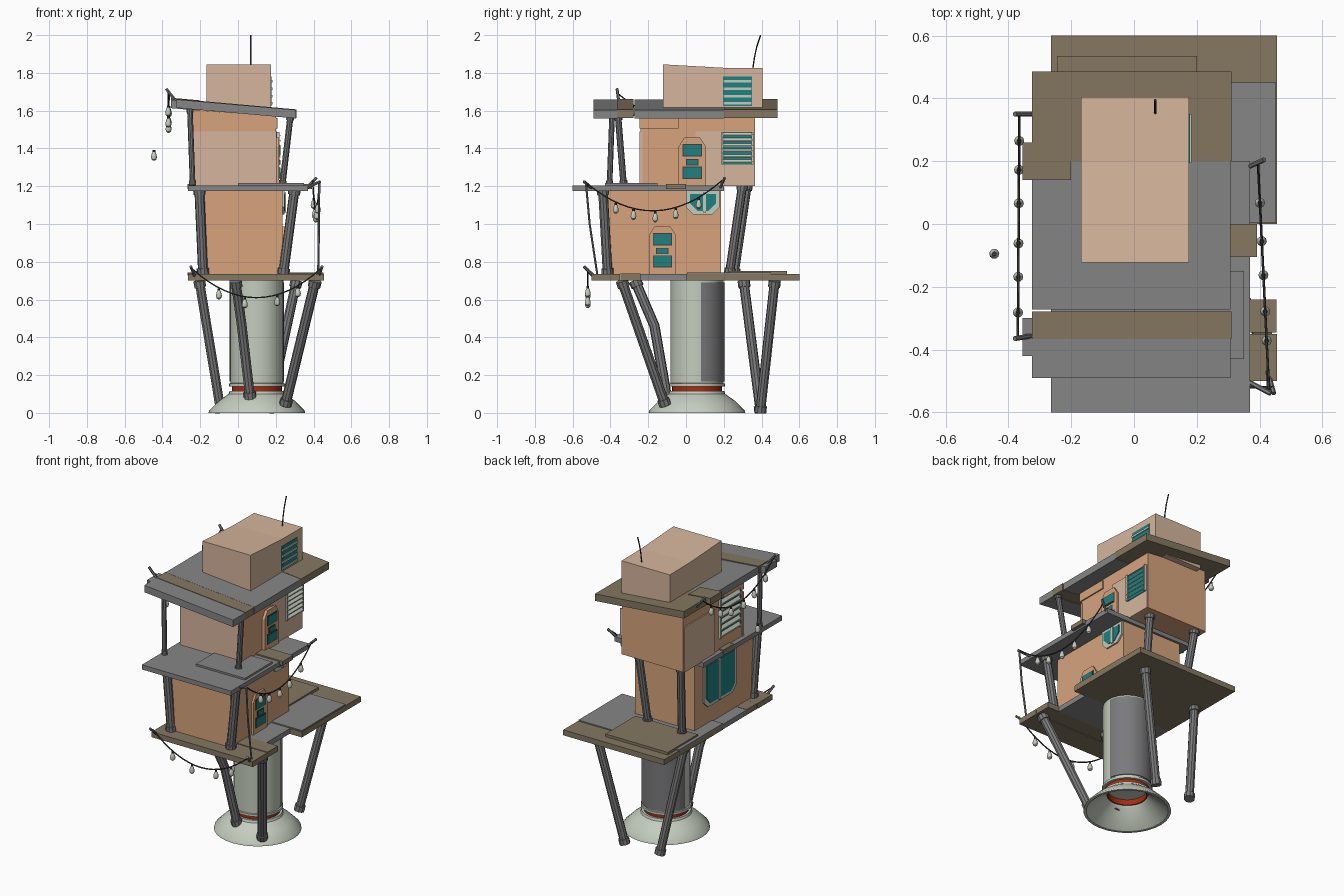
import bpy, bmesh, math
from mathutils import Vector

if "Cube" in bpy.data.objects:
    bpy.data.objects.remove(bpy.data.objects["Cube"])

def material(name, rgb):
    m = bpy.data.materials.new(name)
    lin = [((c / 255 + 0.055) / 1.055) ** 2.4 for c in rgb]
    m.diffuse_color = (*lin, 1)
    m.use_nodes = True
    m.node_tree.nodes["Principled BSDF"].inputs["Base Color"].default_value = m.diffuse_color
    return m

TAN = material("pale_tan", (214, 182, 157))
ORANGE = material("clay_orange", (215, 164, 125))
BROWN = material("wood_brown", (133, 120, 97))
GREY = material("deck_grey", (134, 134, 134))
POST = material("post_grey", (122, 122, 124))
PALE = material("pale_green_grey", (196, 204, 190))
TEAL = material("teal_glass", (32, 128, 128))
RED = material("rust_red", (165, 45, 18))
DARK = material("dark_wire", (62, 62, 64))

def finish(name, bm, mat, smooth=False):
    bmesh.ops.recalc_face_normals(bm, faces=bm.faces)
    me = bpy.data.meshes.new(name)
    bm.to_mesh(me)
    bm.free()
    me.materials.append(mat)
    if smooth:
        me.polygons.foreach_set("use_smooth", [True] * len(me.polygons))
        me.set_sharp_from_angle(angle=math.radians(35))
    ob = bpy.data.objects.new(name, me)
    bpy.context.collection.objects.link(ob)
    return ob

def prism(name, pts, shift, mat):
    """Extrude a flat outline by a vector."""
    bm = bmesh.new()
    f = bm.faces.new([bm.verts.new(p) for p in pts])
    r = bmesh.ops.extrude_face_region(bm, geom=[f])
    vs = [v for v in r["geom"] if isinstance(v, bmesh.types.BMVert)]
    bmesh.ops.translate(bm, verts=vs, vec=shift)
    if not any(len(f.verts) == len(pts) and all(v not in vs for v in f.verts) for f in bm.faces):
        bm.faces.new([v for v in bm.verts if v not in vs])
    return finish(name, bm, mat)

def box(name, x0, x1, y0, y1, z0, z1, mat):
    return prism(name, [(x0, y0, z0), (x1, y0, z0), (x1, y1, z0), (x0, y1, z0)], (0, 0, z1 - z0), mat)

def side_plate(name, yz, x0, x1, mat):
    return prism(name, [(x0, y, z) for y, z in yz], (x1 - x0, 0, 0), mat)

def lathe(name, profile, centre, mat, closed=False, a0=0.0, a1=360.0, n=32):
    bm = bmesh.new()
    full = a1 - a0 >= 360
    rings = []
    for i in range(n if full else n + 1):
        a = math.radians(a0 + (a1 - a0) * i / n)
        rings.append([bm.verts.new((centre[0] + r * math.cos(a), centre[1] + r * math.sin(a),
                                    centre[2] + z)) for r, z in profile])
    k = len(profile)
    for i in range(n):
        A, B = rings[i], rings[(i + 1) % len(rings)]
        for j in range(k if closed else k - 1):
            q = (j + 1) % k
            bm.faces.new((A[j], B[j], B[q], A[q]))
    if not closed:
        for j in (0, -1):
            bm.faces.new([r[j] for r in rings])
    return finish(name, bm, mat, True)

def rod(name, pts, radius, mat, res=3):
    cu = bpy.data.curves.new(name, "CURVE")
    cu.dimensions = "3D"
    cu.bevel_depth, cu.bevel_resolution, cu.use_fill_caps = radius, res, True
    sp = cu.splines.new("POLY")
    sp.points.add(len(pts) - 1)
    for p, c in zip(sp.points, pts):
        p.co = (*c, 1)
    tmp = bpy.data.objects.new(name + "_curve", cu)
    bpy.context.collection.objects.link(tmp)
    bpy.context.view_layer.update()
    me = bpy.data.meshes.new_from_object(tmp.evaluated_get(bpy.context.evaluated_depsgraph_get()))
    bpy.data.objects.remove(tmp)
    bm = bmesh.new()
    bm.from_mesh(me)
    return finish(name, bm, mat, True)

def post(name, pts, r, cap=0.035):
    """Pole with a thicker collar at each end."""
    pts = [Vector(p) for p in pts]
    rod(name, pts, r, POST)
    for tag, a, b in (("top", pts[0], pts[1]), ("foot", pts[-1], pts[-2])):
        rod(name + "_" + tag, [a, a + (b - a).normalized() * cap], r * 1.25, POST)

# Flared base, red ring and central tube
C = (0.10, 0.058, 0)
lathe("flared_base", [(.256, 0), (.253, .012), (.2, .065), (.15, .1), (.145, .115), (.115, .115), (.125, .09), (.24, 0)], C, PALE, True)
lathe("red_ring", [(.132, .105), (.132, .145), (.112, .145), (.112, .105)], C, RED, True)
lathe("central_tube", [(.13, .14), (.148, .14), (.148, .155), (.141, .157), (.141, .705)], C, PALE)
lathe("tube_back_panel", [(.138, .165), (.146, .165), (.146, .69), (.138, .69)], C, POST, True, 8, 172)

# Splayed lower legs
post("front_left_leg", [(-.013, -.27, .70), (.02, -.167, .46), (.065, -.10, .075)], .027)
post("front_right_leg", [(.41, -.34, .70), (.25, -.11, .04)], .027)
post("back_left_leg", [(-.205, .305, .70), (-.09, .395, .003)], .026)
post("back_right_leg", [(.31, .47, .70), (.16, .393, .003)], .026)

# Lower deck planks
box("lower_deck_front", -.265, .455, -.5, -.35, .70, .735, BROWN)
box("lower_deck_front_plank", -.265, .453, -.346, -.24, .702, .737, BROWN)
box("lower_deck_middle", -.265, .37, -.24, .0, .702, .735, GREY)
box("lower_deck_back", -.265, .455, .0, .6, .70, .735, BROWN)
box("lower_deck_grey_cover", -.267, .452, .005, .45, .728, .742, GREY)
box("lower_deck_patch", -.245, .2, .23, .535, .735, .752, BROWN)

# Lower room
box("lower_room", -.19, .235, -.413, .185, .735, 1.185, ORANGE)

def door(name, x, y, z):
    """Chamfered door with two windows and a small plate."""
    out = [(-.072, 0), (.072, 0), (.072, .205), (.042, .252), (-.042, .252), (-.072, .205)]
    side_plate(name + "_frame", [(y + a, z + b) for a, b in out], x - .01, x + .012, ORANGE)
    for i, (h, w, t) in enumerate(((.185, .046, .055), (.122, .028, .024), (.067, .046, .055))):
        box(f"{name}_pane_rim_{i}", x + .01, x + .015, y - w - .005, y + w + .005, z + h - t / 2 - .005, z + h + t / 2 + .005, DARK)
        box(f"{name}_pane_{i}", x + .01, x + .018, y - w, y + w, z + h - t / 2, z + h + t / 2, TEAL)

door("lower_door", .235, -.125, .735)
door("upper_door", .206, .033, 1.205)

def window(name, x, s, y0, y1, z0, z1):
    """Pale frame with two teal panes; s is the outward direction."""
    c = .04
    def outline(a, b, lo, hi):
        return [(a + c, lo), (b - c, lo), (b, lo + c), (b, hi), (a, hi), (a, lo + c)]
    side_plate(name + "_frame", outline(y0, y1, z0, z1), x - s * .005, x + s * .01, PALE)
    side_plate(name + "_glass", outline(y0 + .02, y1 - .02, z0 + .02, z1 - .02), x, x + s * .014, TEAL)
    m = y0 + (y1 - y0) * .55
    box(name + "_bar", *sorted((x, x + s * .018)), m - .008, m + .008, z0 + .01, z1 - .01, PALE)

window("left_window", -.19, -1, -.23, .1, .85, 1.14)
window("right_window", .235, 1, .0, .178, 1.05, 1.178)

# Posts between the decks
for s, top, foot in (("left", -.205, -.185), ("right", .30, .24)):
    post(f"middle_{s}_post", [(top, -.44, 1.185), (foot, -.415, .735)], .026, .03)
for s, top, foot, y in (("left", -.19, -.15, .325), ("right", .13, .11, .3)):
    post(f"rear_{s}_post", [(top, y, 1.21), (foot, y - .07, .735)], .024, .03)

# Upper deck
box("upper_deck", -.265, .37, -.6, .2, 1.175, 1.205, GREY)
box("upper_deck_plate", .0, .35, -.43, -.15, 1.203, 1.217, GREY)
box("upper_deck_plank", -.268, .392, -.105, .0, 1.185, 1.213, BROWN)

# Upper room with pale cladding
prism("upper_room", [(-.235, -.24, 1.2), (.2, -.24, 1.2), (.2, -.24, 1.57), (-.235, -.24, 1.605)], (0, .605, 0), ORANGE)
box("upper_room_back_cladding", -.243, .206, .05, .362, 1.2, 1.49, TAN)
box("upper_room_front_cladding", -.241, .203, -.245, -.23, 1.2, 1.49, TAN)
box("upper_room_front_band", -.24, .208, -.246, -.04, 1.505, 1.56, ORANGE)

def vent(name, x, s, y0, y1, z0, z1, n):
    """Teal recess with tilted pale slats."""
    box(name + "_back", *sorted((x - s * .01, x + s * .004)), y0, y1, z0, z1, TEAL)
    p = (z1 - z0) / n
    for i in range(n):
        z = z0 + p * i
        prism(f"{name}_slat_{i}", [(x, y0, z + p * .75), (x, y0, z + p), (x + s * .018, y0, z + p * .45), (x + s * .018, y0, z + p * .25)], (0, y1 - y0, 0), PALE)
    for y in (y0, y1):
        box(name + "_jamb", *sorted((x, x + s * .014)), y - .005, y + .005, z0, z1, PALE)

vent("upper_right_vent", .206, 1, .192, .352, 1.315, 1.488, 6)
vent("upper_left_vent", -.236, -1, -.2, .0, 1.28, 1.53, 6)

# Upper deck to roof posts
post("roof_left_post", [(-.255, -.39, 1.615), (-.24, -.405, 1.205)], .015, .025)
post("roof_right_post", [(.278, -.36, 1.575), (.235, -.33, 1.205)], .017, .025)

# Sloping roof planks
def roof(name, x0, x1, y0, y1, lift, mat):
    top = lambda x: 1.66 - .088 * (x + .33) + lift
    prism(name, [(x0, y0, top(x0)), (x1, y0, top(x1)), (x1, y0, top(x1) - .045), (x0, y0, top(x0) - .045)], (0, y1 - y0, 0), mat)

roof("roof_front", -.325, .308, -.49, -.366, 0, GREY)
roof("roof_front_plank", -.325, .31, -.366, -.278, .003, BROWN)
roof("roof_middle", -.325, .308, -.272, .2, 0, GREY)
roof("roof_back", -.325, .31, .2, .485, .002, BROWN)
roof("roof_front_tab", -.355, -.2, -.42, -.3, -.004, GREY)
roof("roof_back_tab", -.355, -.2, .14, .26, .006, BROWN)

# Rooftop box, vent and antenna
side_plate("rooftop_box", [(-.122, 1.58), (.405, 1.58), (.405, 1.825), (.2, 1.827), (-.122, 1.845)], -.168, .175, TAN)
box("rooftop_vent_back", .17, .178, .195, .35, 1.625, 1.782, TEAL)
for i in range(4):
    box(f"rooftop_vent_slat_{i}", .172, .183, .195, .35, 1.632 + i * .039, 1.645 + i * .039, PALE)
rod("antenna", [(.068, .352, 1.81), (.068, .362, 1.88), (.068, .375, 1.94), (.068, .395, 2.0)], .004, DARK, 1)

# Strings of hanging bulbs
def bulb(name, p):
    lathe(name, [(.004, -.055), (.013, -.048), (.016, -.035), (.011, -.015), (.007, -.008)], p, PALE, n=10)
    lathe(name + "_cap", [(.007, -.012), (.007, .003)], p, DARK, n=8)

def light_string(name, a, b, sag, bulbs):
    a, b = Vector(a), Vector(b)
    at = lambda t: a.lerp(b, t) - Vector((0, 0, sag * 4 * t * (1 - t)))
    rod(name + "_wire", [at(i / 16) for i in range(17)], .004, DARK, 1)
    for i, t in enumerate(bulbs):
        bulb(f"{name}_bulb_{i}", at(t) - Vector((0, 0, .006)))

light_string("front_lights", (-.245, -.52, .765), (.44, -.52, .765), .155, (.21, .41, .66, .82))
light_string("right_lights", (.43, -.53, 1.22), (.395, .19, 1.23), .155, (.22, .35, .51, .66, .83))
light_string("left_lights", (-.37, -.36, 1.69), (-.365, .35, 1.69), .15, (.11, .27, .42, .60, .75, .88))
bulb("loose_bulb", (-.445, -.095, 1.39))
rod("drop_cable", [(.43, -.53, 1.22), (.428, -.51, 1.0), (.425, -.47, .735)], .006, POST, 1)

# Hooks carrying the strings
for i, (a, b) in enumerate((
        ((-.225, -.48, .71), (-.25, -.54, .775)), ((.425, -.47, .71), (.445, -.54, .775)),
        ((.36, -.5, 1.19), (.435, -.54, 1.225)), ((.36, .18, 1.19), (.415, .205, 1.245)),
        ((-.32, -.355, 1.64), (-.38, -.365, 1.715)), ((-.32, .35, 1.64), (-.38, .35, 1.715)))):
    rod(f"hook_{i}", [a, b], .008, POST, 1)
